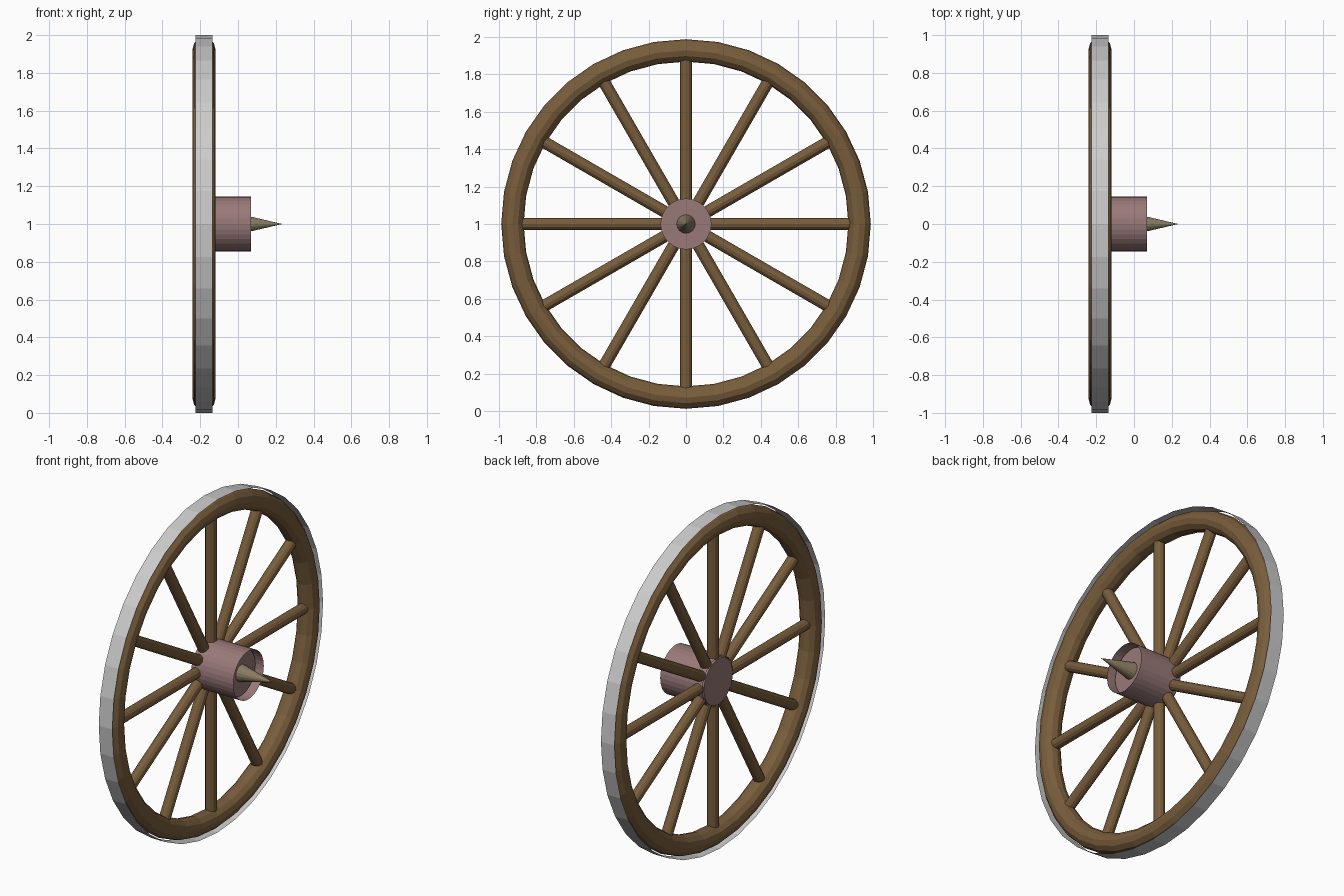
import bpy, math
from mathutils import Matrix

if "Cube" in bpy.data.objects:
    bpy.data.objects.remove(bpy.data.objects["Cube"])

CX, CZ, SIDES = -0.18, 1.0, 36


def material(name, rgb):
    m = bpy.data.materials.new(name)
    m.diffuse_color = (*rgb, 1)
    m.use_nodes = True
    m.node_tree.nodes["Principled BSDF"].inputs["Base Color"].default_value = m.diffuse_color
    return m


wood = material("wood", (0.19, 0.11, 0.045))
hub_paint = material("hub_paint", (0.32, 0.19, 0.19))
axle_metal = material("axle_metal", (0.25, 0.20, 0.12))


def add_mesh(name, verts, faces, mat=None):
    mesh = bpy.data.meshes.new(name)
    mesh.from_pydata(verts, [], faces)
    ob = bpy.data.objects.new(name, mesh)
    bpy.context.collection.objects.link(ob)
    if mat:
        mesh.materials.append(mat)
    return ob


def lathe(name, profile, mat=None, closed=False, caps=(False, False), n=SIDES):
    """Spin (x, radius) points around the wheel axis."""
    k = len(profile)
    verts = [(x, r * math.sin(2 * math.pi * i / n), CZ + r * math.cos(2 * math.pi * i / n))
             for i in range(n) for x, r in profile]
    faces = []
    for i in range(n):
        a, b = i * k, (i + 1) % n * k
        for j in range(k if closed else k - 1):
            q = (j + 1) % k
            faces.append((a + j, a + q, b + q, b + j))
    if caps[0]:
        faces.append([i * k for i in range(n)])
    if caps[1]:
        faces.append([i * k + k - 1 for i in reversed(range(n))])
    return add_mesh(name, verts, faces, mat)


# Round wooden rim
section = [(CX + 0.06 * math.sin(math.pi * j / 6), 0.928 + 0.06 * math.cos(math.pi * j / 6))
           for j in range(12)]
lathe("rim", section[::-1], wood, closed=True)

# Thin open metal tyre
lathe("tyre", [(CX + 0.045, 1.0), (CX - 0.045, 1.0)])

# Hub core with a thin sleeve that stands proud of the outer face
lathe("hub_core", [(0.02, 0.136), (-0.215, 0.136)], hub_paint, caps=(True, True), n=32)
lathe("hub_sleeve", [(0.07, 0.145), (-0.21, 0.145)], hub_paint, n=32)

# Pointed axle end
bpy.ops.mesh.primitive_cone_add(vertices=16, radius1=0.05, radius2=0, depth=0.215,
                                location=(0.1275, 0, CZ), rotation=(0, math.pi / 2, 0))
axle = bpy.context.object
axle.name = "axle_point"
axle.data.materials.append(axle_metal)

# Twelve spokes from hub to rim
for i in range(12):
    bpy.ops.mesh.primitive_cylinder_add(vertices=12, radius=0.032, depth=0.79)
    spoke = bpy.context.object
    spoke.name = f"spoke_{i + 1}"
    spoke.data.materials.append(wood)
    spoke.matrix_world = (Matrix.Translation((CX, 0, CZ))
                          @ Matrix.Rotation(math.pi / 6 * i, 4, 'X')
                          @ Matrix.Translation((0, 0, 0.495)))
